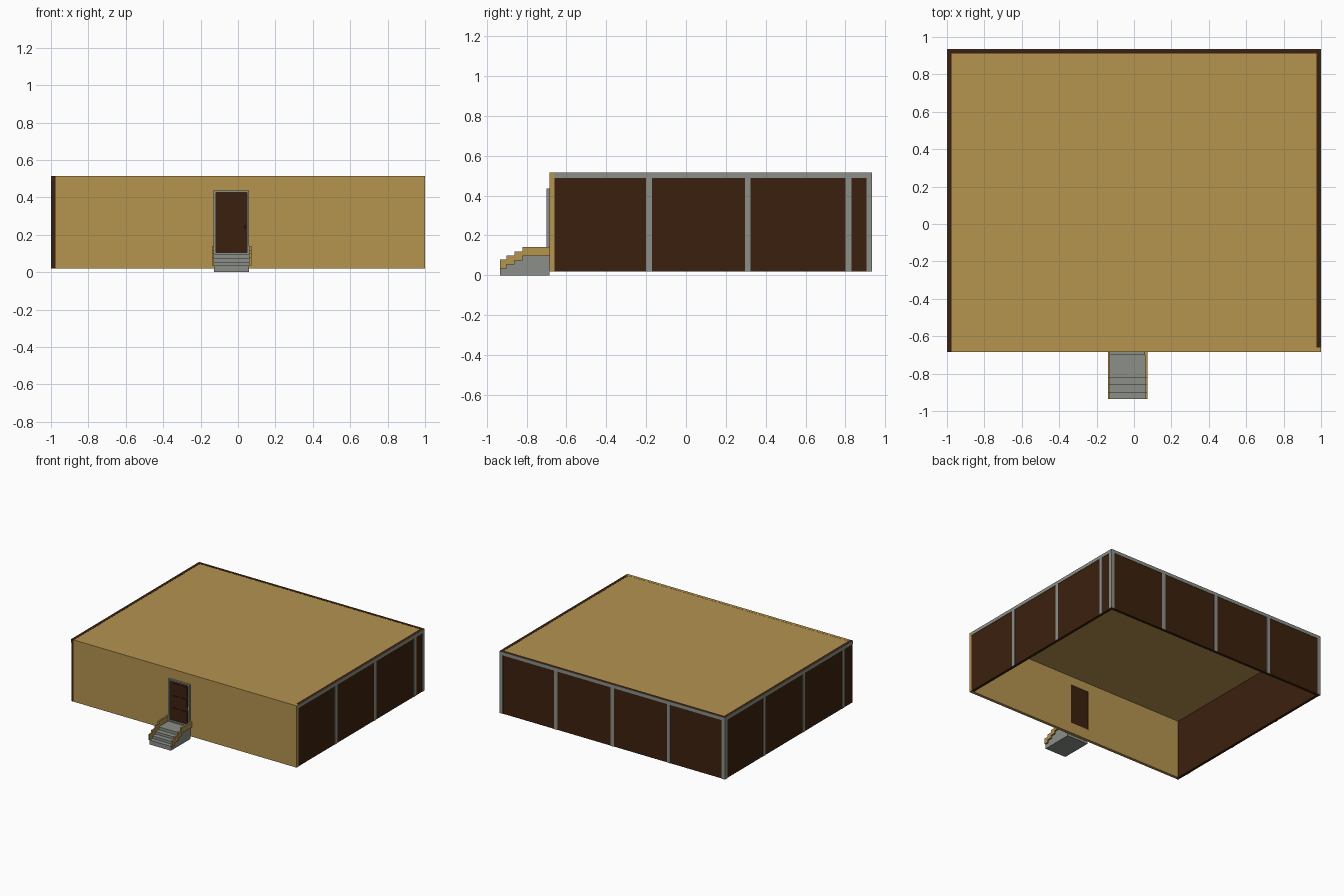
import bpy, bmesh

if "Cube" in bpy.data.objects:
    bpy.data.objects.remove(bpy.data.objects["Cube"])

def mat(name, rgb):
    m = bpy.data.materials.new(name)
    m.diffuse_color = (*rgb, 1)
    m.use_nodes = True
    m.node_tree.nodes["Principled BSDF"].inputs["Base Color"].default_value = m.diffuse_color
    return m

TAN = mat("tan", (0.462, 0.292, 0.078))
BROWN = mat("dark_brown", (0.044, 0.0144, 0.004))
GREY = mat("grey", (0.262, 0.275, 0.246))

def finish(name, bm, m):
    bmesh.ops.recalc_face_normals(bm, faces=bm.faces[:])
    me = bpy.data.meshes.new(name)
    bm.to_mesh(me)
    bm.free()
    me.materials.append(m)
    ob = bpy.data.objects.new(name, me)
    bpy.context.collection.objects.link(ob)
    return ob

def box(name, x, y, z, m):
    """Box from (min, max) ranges on each axis."""
    bm = bmesh.new()
    bmesh.ops.create_cube(bm, size=1)
    for v in bm.verts:
        for i, (a, b) in enumerate((x, y, z)):
            v.co[i] = a if v.co[i] < 0 else b
    return finish(name, bm, m)

def prism(name, profile, x, m):
    """Extrude a (y, z) profile along x."""
    bm = bmesh.new()
    f = bm.faces.new([bm.verts.new((x[0], a, b)) for a, b in profile])
    r = bmesh.ops.extrude_face_region(bm, geom=[f])
    for v in r["geom"]:
        if isinstance(v, bmesh.types.BMVert):
            v.co.x = x[1]
    return finish(name, bm, m)

F, B = -0.685, 0.935          # front and back of the building
Z0, Z1 = 0.02, 0.515          # underside and top of the walls
T, P = 0.024, 0.003           # wall and trim thickness
DX0, DX1, DZ0, DZ1 = -0.118, 0.048, 0.105, 0.425   # door opening

# Walls and roof
box("left_wall", (-1 + P, -1 + T), (F, B - P), (Z0, Z1), BROWN)
box("right_wall", (1 - T, 1 - P), (F + T, B - P), (Z0, Z1), BROWN)
box("back_wall", (-1 + T, 1 - T), (B - T, B - P), (Z0, Z1), BROWN)
box("roof", (-1 + T, 1 - T), (F + T, B - T), (Z1 - 0.02, Z1 - 0.001), TAN)
front = box("front_wall", (-1 + T, 1), (F, F + T), (Z0, Z1), TAN)
cutter = box("door_cutter", (DX0, DX1), (F - 0.1, F + 0.1), (DZ0, DZ1), TAN)
cutter.hide_render = True
cutter.hide_set(True)
mod = front.modifiers.new("door_opening", "BOOLEAN")
mod.operation, mod.solver, mod.object = "DIFFERENCE", "EXACT", cutter

# Grey trim on the three panelled walls: top rails and posts every half unit
RAIL, W = Z1 - 0.027, 0.03
def trim(name, along, z):
    side, a, b = along
    if side == "back":
        box(name, (a, b), (B - P, B), z, GREY)
    else:
        x = (1 - P, 1) if side == "right" else (-1, -1 + P)
        box(name, x, (a, b), z, GREY)

trim("right_rail", ("right", F + T, B), (RAIL, Z1))
trim("left_rail", ("left", F, B), (RAIL, Z1))
trim("back_rail", ("back", -1, 1), (RAIL, Z1))
posts = [("right", c - W / 2, c + W / 2) for c in (-0.185, 0.31, 0.815)]
posts += [("left", c - W / 2, c + W / 2) for c in (0.435, -0.065, -0.565)]
posts += [("back", c - W / 2, c + W / 2) for c in (-0.5, 0, 0.5)]
posts += [("right", B - W, B), ("left", B - W, B),
          ("back", -1, -1 + W), ("back", 1 - W, 1)]
for i, p in enumerate(posts):
    trim(f"{p[0]}_post_{i}", p, (Z0, RAIL))

# Door with six raised panels and a small handle
box("door", (DX0, DX1), (F + 0.002, F + 0.018), (DZ0, DZ1), BROWN)
pw, ph = 0.058, 0.082
for c in range(2):
    for r in range(3):
        x = DX0 + 0.017 + c * (pw + 0.016)
        z = DZ0 + 0.02 + r * (ph + 0.017)
        box(f"door_panel_{c}_{r}", (x, x + pw), (F - 0.003, F + 0.004), (z, z + ph), BROWN)
box("door_handle", (0.034, 0.042), (F - 0.01, F + 0.004), (0.23, 0.25), BROWN)

# Grey door frame
FY = (F - 0.015, F + 0.001)
box("frame_left", (DX0 - 0.012, DX0), FY, (0.095, DZ1), GREY)
box("frame_right", (DX1, DX1 + 0.012), FY, (0.095, DZ1), GREY)
box("frame_top", (DX0 - 0.012, DX1 + 0.012), FY, (DZ1, DZ1 + 0.011), GREY)
box("frame_sill", (DX0, DX1), FY, (0.095, DZ0), GREY)

# Entrance steps, with stepped side kerbs following the treads
ys = [-0.935, -0.9, -0.86, -0.82, F]
zs = [0.035, 0.055, 0.075, 0.097]
line = [(y, z) for i, z in enumerate(zs) for y in (ys[i], ys[i + 1])]
prism("entrance_steps", [(ys[0], 0)] + line + [(F, 0)], (-0.128, 0.06), GREY)
kerb = line + [(y, z + 0.044) for y, z in reversed(line)]
prism("left_kerb", kerb, (-0.14, -0.128), TAN)
prism("right_kerb", kerb, (0.06, 0.073), TAN)
